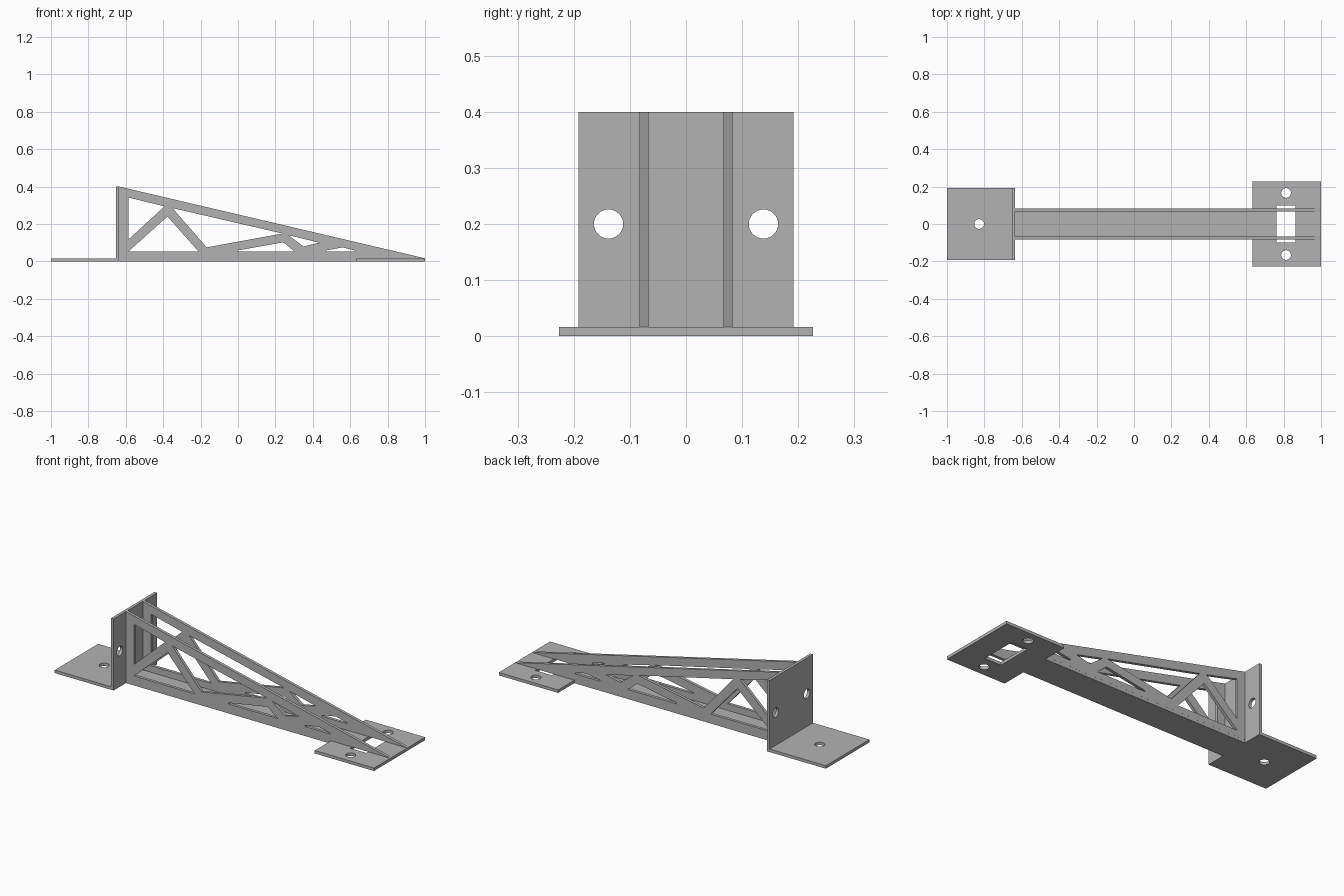
import bpy
from math import cos, sin, pi
from mathutils import Matrix

if "Cube" in bpy.data.objects:
    bpy.data.objects.remove(bpy.data.objects["Cube"])

T = 0.0165          # sheet thickness
WALL_X = -0.635     # inner face of the upright wall

grey = bpy.data.materials.new("grey")
grey.diffuse_color = (0.45, 0.45, 0.45, 1)
grey.use_nodes = True
grey.node_tree.nodes["Principled BSDF"].inputs["Base Color"].default_value = grey.diffuse_color


def circle(cx, cy, r=0.026, n=32):
    return [(cx + r * cos(2 * pi * i / n), cy + r * sin(2 * pi * i / n)) for i in range(n)]


def sheet(name, outline, holes, matrix):
    """Flat sheet of thickness T, centred on its own plane, with cut-outs."""
    curve = bpy.data.curves.new(name, 'CURVE')
    curve.dimensions = '2D'
    curve.fill_mode = 'BOTH'
    curve.extrude = T / 2
    for loop in [outline] + holes:
        s = curve.splines.new('POLY')
        s.points.add(len(loop) - 1)
        for p, (x, y) in zip(s.points, loop):
            p.co = (x, y, 0, 1)
        s.use_cyclic_u = True
    tmp = bpy.data.objects.new(name + "_curve", curve)
    bpy.context.collection.objects.link(tmp)
    bpy.context.view_layer.update()
    mesh = bpy.data.meshes.new_from_object(
        tmp.evaluated_get(bpy.context.evaluated_depsgraph_get()))
    bpy.data.objects.remove(tmp)
    mesh.transform(matrix)
    mesh.materials.clear()
    mesh.materials.append(grey)
    for poly in mesh.polygons:
        poly.use_smooth = False
        poly.material_index = 0
    obj = bpy.data.objects.new(name, mesh)
    bpy.context.collection.objects.link(obj)
    return obj


# Base: rear tab, narrow floor and wide front foot in one sheet
half = [(-1, 0.192), (WALL_X, 0.192), (WALL_X, 0.083),
        (0.633, 0.083), (0.633, 0.226), (1, 0.226)]
base = half + [(x, -y) for x, y in reversed(half)]
window = [(0.762, -0.1), (0.864, -0.1), (0.864, 0.1), (0.762, 0.1)]
sheet("base_plate", base,
      [window, circle(-0.828, 0), circle(0.813, 0.166), circle(0.813, -0.166)],
      Matrix.Translation((0, 0, T / 2)))

# Upright wall with two screw holes (local x -> y, local y -> z)
to_yz = Matrix(((0, 0, 1, WALL_X - T / 2), (1, 0, 0, 0), (0, 1, 0, 0), (0, 0, 0, 1)))
sheet("upright_wall",
      [(-0.192, T), (0.192, T), (0.192, 0.4), (-0.192, 0.4)],
      [circle(-0.138, 0.2), circle(0.138, 0.2)], to_yz)

# Pair of tapered truss ribs (local y -> z)
rib = [(WALL_X, T), (1, T), (WALL_X, 0.4)]
cutouts = [
    [(-0.586, 0.117), (-0.393, 0.294), (-0.586, 0.342)],
    [(-0.586, 0.053), (-0.211, 0.053), (-0.377, 0.24)],
    [(-0.35, 0.285), (-0.168, 0.075), (0.238, 0.149)],
    [(0, 0.053), (0.302, 0.053), (0.243, 0.102), (0, 0.059)],
    [(0.27, 0.14), (0.35, 0.08), (0.436, 0.1)],
    [(0.473, 0.053), (0.628, 0.053), (0.628, 0.058), (0.559, 0.075), (0.473, 0.059)],
]
for name, side in (("front_rib", -1), ("back_rib", 1)):
    to_xz = Matrix.Translation((0, side * 0.075, 0)) @ Matrix.Rotation(pi / 2, 4, 'X')
    sheet(name, rib, cutouts, to_xz)
